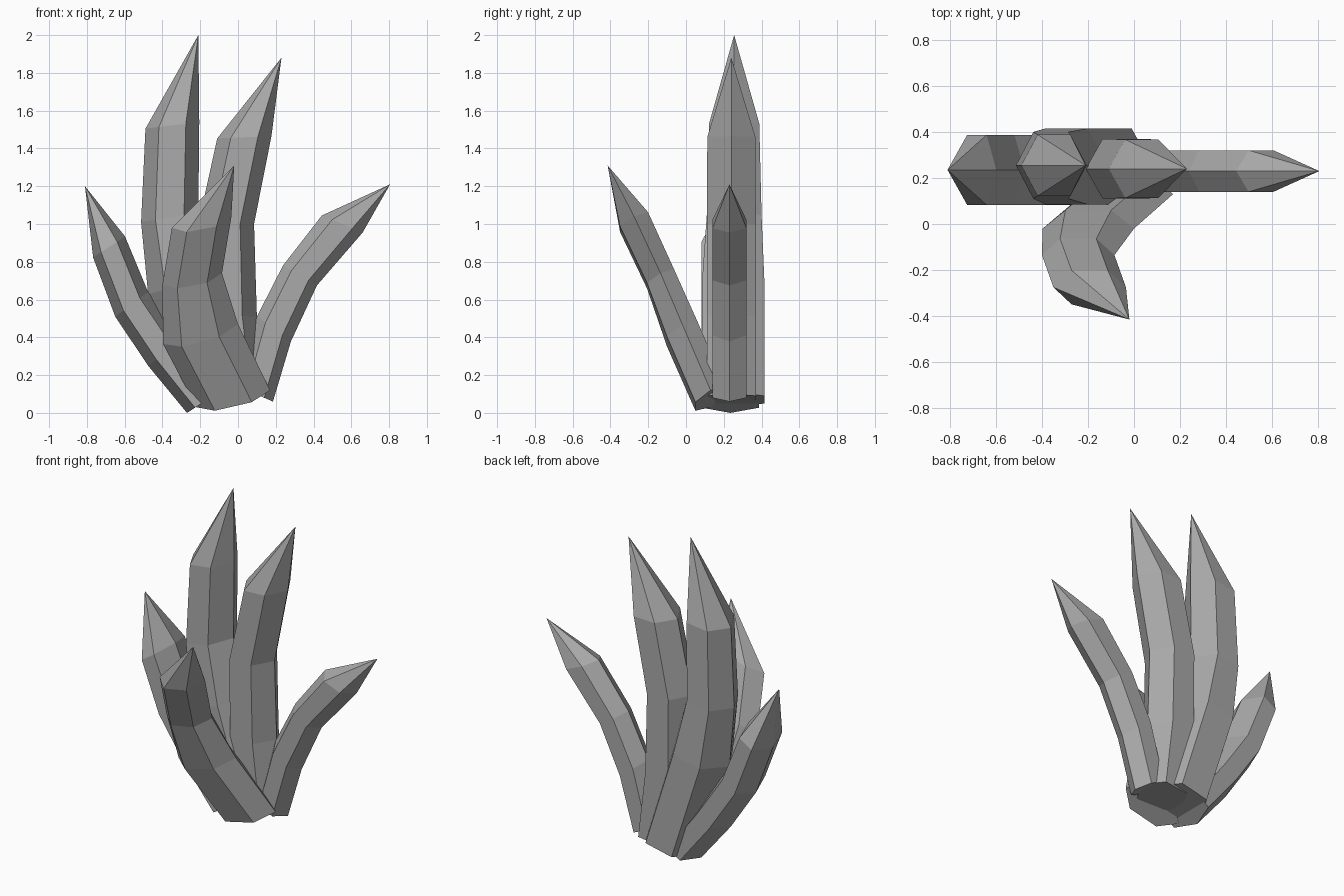
import bpy
import bmesh
from math import cos, sin, radians
from mathutils import Vector

cube = bpy.data.objects.get("Cube")
if cube:
    bpy.data.objects.remove(cube, do_unlink=True)

stone = bpy.data.materials.new("stone_grey")
stone.use_nodes = True
stone.diffuse_color = (0.4, 0.4, 0.4, 1)
stone.node_tree.nodes["Principled BSDF"].inputs["Base Color"].default_value = stone.diffuse_color


def spike(name, tip, rings, lean=0):
    """Bent six-sided shard: each ring is left x, left z, right x, right z, centre y, half depth.
    lean tips the depth direction of the rings upward, in degrees."""
    bm = bmesh.new()
    depth_axis = Vector((0, cos(radians(lean)), sin(radians(lean))))
    loops = []
    for lx, lz, rx, rz, y, half in rings:
        left, right = Vector((lx, y, lz)), Vector((rx, y, rz))
        centre, across = (left + right) / 2, (right - left) / 2
        depth = depth_axis * half
        offsets = (across, across / 2 + depth, depth - across / 2,
                   -across, -across / 2 - depth, across / 2 - depth)
        loops.append([bm.verts.new(centre + o) for o in offsets])
    apex = bm.verts.new(tip)
    # Base cap, side bands and pointed end
    bm.faces.new(loops[0])
    for low, high in zip(loops, loops[1:]):
        for i in range(6):
            j = (i + 1) % 6
            bm.faces.new((low[i], low[j], high[j], high[i]))
    for i in range(6):
        bm.faces.new((loops[-1][i], loops[-1][(i + 1) % 6], apex))
    bmesh.ops.recalc_face_normals(bm, faces=bm.faces)
    mesh = bpy.data.meshes.new(name)
    bm.to_mesh(mesh)
    bm.free()
    mesh.materials.append(stone)
    bpy.context.collection.objects.link(bpy.data.objects.new(name, mesh))


# Tallest shard, at the back
spike("tall_shard", (-0.21, 0.255, 2.0), [
    (-0.28, 0.03, 0.08, 0.11, 0.25, 0.165),
    (-0.476, 0.63, -0.11, 0.72, 0.25, 0.165),
    (-0.513, 1.01, -0.21, 1.06, 0.255, 0.145),
    (-0.49, 1.505, -0.205, 1.54, 0.255, 0.133)])

# Second upright shard
spike("middle_shard", (0.23, 0.24, 1.88), [
    (-0.16, 0.06, 0.15, 0.1, 0.24, 0.13),
    (-0.21, 0.52, 0.1, 0.51, 0.24, 0.13),
    (-0.21, 1.0, 0.085, 1.0, 0.24, 0.13),
    (-0.11, 1.453, 0.177, 1.465, 0.24, 0.127)])

# Thin shard spreading to the model's left
spike("left_shard", (0.805, 0.23, 1.21), [
    (0.0, 0.14, 0.185, 0.06, 0.23, 0.09),
    (0.1, 0.51, 0.28, 0.378, 0.23, 0.09),
    (0.238, 0.78, 0.418, 0.675, 0.23, 0.09),
    (0.444, 1.045, 0.66, 0.955, 0.23, 0.09)])

# Flattened shard spreading to the model's right
spike("right_shard", (-0.81, 0.235, 1.2), [
    (-0.27, 0.0, -0.1, 0.11, 0.235, 0.152),
    (-0.476, 0.25, -0.3, 0.38, 0.235, 0.152),
    (-0.65, 0.51, -0.476, 0.64, 0.235, 0.152),
    (-0.767, 0.823, -0.598, 0.934, 0.235, 0.152)])

# Broad shard leaning forward
spike("front_shard", (-0.02, -0.415, 1.31), [
    (-0.22, 0.03, 0.17, 0.12, 0.13, 0.09),
    (-0.397, 0.365, 0.0, 0.47, -0.02, 0.09),
    (-0.4, 0.68, -0.085, 0.74, -0.135, 0.08),
    (-0.35, 0.98, -0.035, 1.04, -0.275, 0.083)], lean=27)
